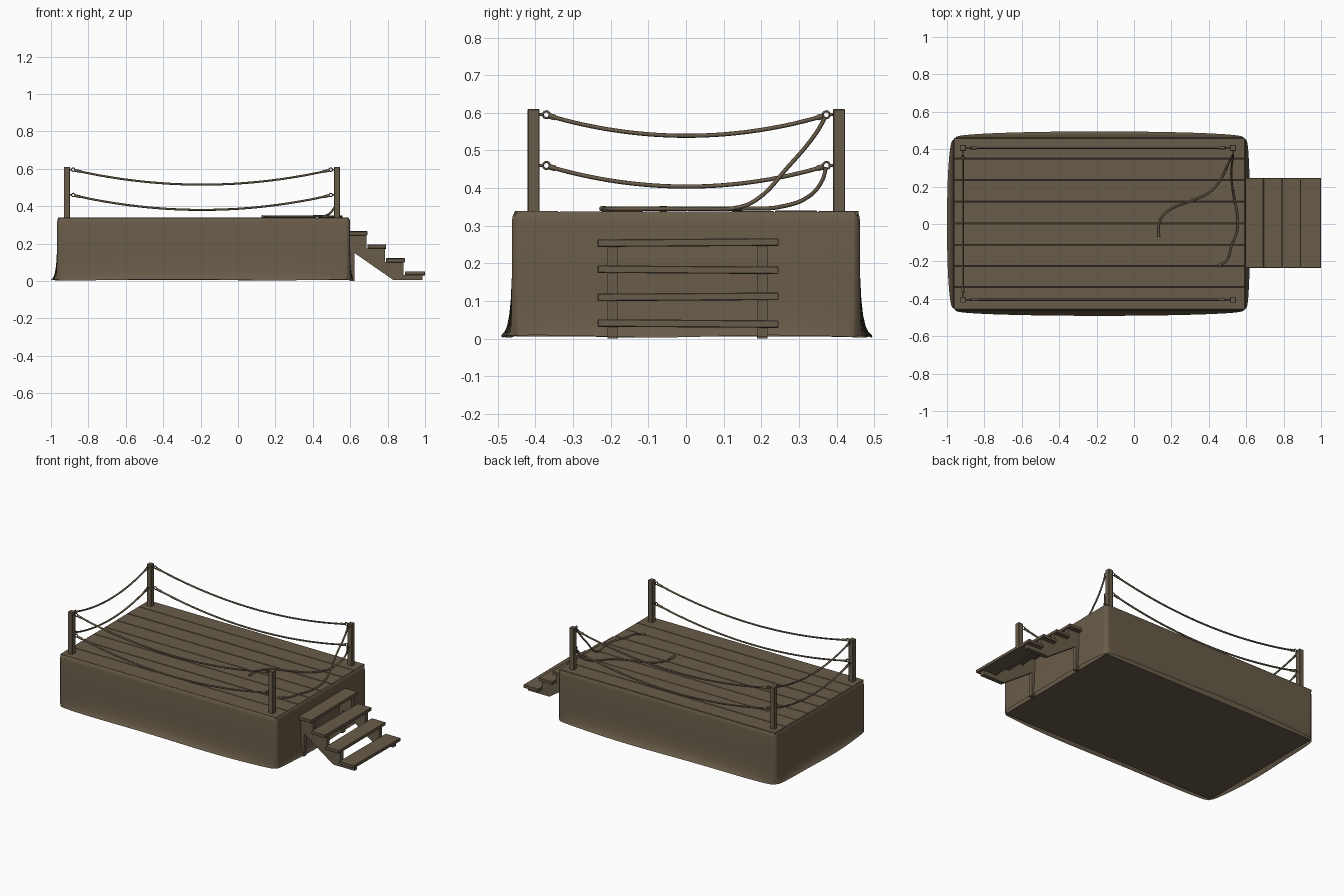
import bpy, bmesh, math, random
from mathutils import Vector

if "Cube" in bpy.data.objects:
    bpy.data.objects.remove(bpy.data.objects["Cube"])

random.seed(4)
wood = bpy.data.materials.new("weathered brown")
wood.diffuse_color = (0.14, 0.107, 0.067, 1)
wood.use_nodes = True
wood.node_tree.nodes["Principled BSDF"].inputs["Base Color"].default_value = wood.diffuse_color


def finish(name, bm, smooth=False):
    bmesh.ops.recalc_face_normals(bm, faces=bm.faces)
    me = bpy.data.meshes.new(name)
    bm.to_mesh(me)
    bm.free()
    me.materials.append(wood)
    for p in me.polygons:
        p.use_smooth = smooth
    ob = bpy.data.objects.new(name, me)
    bpy.context.collection.objects.link(ob)
    return ob


def box(name, x0, x1, y0, y1, z0, z1, bevel=0.0):
    bm = bmesh.new()
    bmesh.ops.create_cube(bm, size=1)
    for v in bm.verts:
        v.co = Vector(((x0 + x1) / 2 + v.co.x * (x1 - x0),
                       (y0 + y1) / 2 + v.co.y * (y1 - y0),
                       (z0 + z1) / 2 + v.co.z * (z1 - z0)))
    if bevel:
        bmesh.ops.bevel(bm, geom=bm.edges[:], offset=bevel, segments=1, affect='EDGES')
    return finish(name, bm)


def tube(name, pts, radius, cyclic=False):
    cu = bpy.data.curves.new(name, 'CURVE')
    cu.dimensions = '3D'
    cu.bevel_depth = radius
    cu.bevel_resolution = 2
    cu.use_fill_caps = True
    cu.resolution_u = 6
    sp = cu.splines.new('BEZIER')
    sp.bezier_points.add(len(pts) - 1)
    for bp, p in zip(sp.bezier_points, pts):
        bp.co = p
        bp.handle_left_type = bp.handle_right_type = 'AUTO'
    sp.use_cyclic_u = cyclic
    cu.materials.append(wood)
    ob = bpy.data.objects.new(name, cu)
    bpy.context.collection.objects.link(ob)
    bpy.ops.object.select_all(action='DESELECT')
    ob.select_set(True)
    bpy.context.view_layer.objects.active = ob
    bpy.ops.object.convert(target='MESH')
    return ob


# Platform core and deck planks
box("platform_core", -0.96, 0.59, -0.453, 0.453, 0.006, 0.328)
edges = [-0.457, -0.337, -0.225, -0.112, 0.003, 0.12, 0.235, 0.35, 0.46]
for i in range(8):
    dz = random.uniform(-0.001, 0.001)
    box(f"deck_plank_{i}", -0.963, 0.592, edges[i] + 0.0015, edges[i + 1] - 0.0015,
        0.327, 0.339 + dz, 0.0015)

# Cloth skirt: straight above, flaring out near the floor
X0, X1, Y0, Y1 = -0.968, 0.6, -0.463, 0.463
R, N = 0.015, 24


def skirt_ring(inset, flare, z):
    out = []
    sides = [((X0, Y0), (X1, Y0), (0, -1), 0.028), ((X1, Y0), (X1, Y1), (1, 0), 0.021),
             ((X1, Y1), (X0, Y1), (0, 1), 0.032), ((X0, Y1), (X0, Y0), (-1, 0), 0.032)]
    for a, b, n, amt in sides:
        a, b, n = Vector(a), Vector(b), Vector(n)
        d = (b - a).normalized()
        L = (b - a).length
        for k in range(N + 1):
            t = (1 - math.cos(math.pi * k / N)) / 2
            p = a + d * (R + (L - 2 * R) * t)
            off = amt * flare * max(0.0, 4 * t * (1 - t)) ** 0.45 - inset
            p = p + n * off
            wave = 0.003 * flare * math.sin(9 * t + n.x + 2 * n.y)
            out.append((p.x, p.y, z + wave))
    return out


bm = bmesh.new()
levels = [(0, 1, 0.006), (0, 0.7, 0.016), (0, 0.45, 0.032), (0, 0.25, 0.06), (0, 0.1, 0.1),
          (0, 0, 0.16), (0, 0, 0.31), (0.003, 0, 0.328), (0.008, 0, 0.336)]
rings = [[bm.verts.new(c) for c in skirt_ring(*l)] for l in levels]
for r0, r1 in zip(rings, rings[1:]):
    n = len(r0)
    for i in range(n):
        j = (i + 1) % n
        bm.faces.new((r0[i], r0[j], r1[j], r1[i]))
finish("cloth_skirt", bm, True)

# Corner posts
PX, PY = (-0.915, 0.53), (-0.405, 0.407)
for x in PX:
    for y in PY:
        box("corner_post", x - 0.016, x + 0.016, y - 0.016, y + 0.016, 0.335, 0.61, 0.002)


# Eye hook on a post face, pointing along direction d
def hook(post, d, z):
    p = Vector((post[0], post[1], z))
    d = Vector((d[0], d[1], 0))
    tube("hook_shank", [p + d * 0.012, p + d * 0.026], 0.004)
    c = p + d * 0.034
    ring = [c + d * (0.009 * math.cos(a)) + Vector((0, 0, 0.009 * math.sin(a)))
            for a in [k * math.pi / 4 for k in range(8)]]
    tube("hook_eye", ring, 0.0028, True)


def hung_rope(a, b, z, sag):
    a, b = Vector((a[0], a[1], 0)), Vector((b[0], b[1], 0))
    d = (b - a).normalized()
    hook(a, d, z + 0.003)
    hook(b, -d, z + 0.003)
    s, e = a + d * 0.04, b - d * 0.04
    pts = []
    for k in range(13):
        t = k / 12
        p = s.lerp(e, t)
        p.z = z - sag * 4 * t * (1 - t)
        pts.append(p)
    tube("hanging_rope", pts, 0.0055)
    # Bound rope ends
    tube("rope_binding", [pts[0], pts[0].lerp(pts[1], 0.3)], 0.0075)
    tube("rope_binding", [pts[-1], pts[-1].lerp(pts[-2], 0.3)], 0.0075)


for z in (0.592, 0.457):
    hung_rope((PX[0], PY[0]), (PX[1], PY[0]), z, 0.077)
    hung_rope((PX[0], PY[1]), (PX[1], PY[1]), z, 0.077)
    hung_rope((PX[0], PY[0]), (PX[0], PY[1]), z, 0.053)
    hook((PX[1], PY[1]), (0, -1), z + 0.003)

# Unhooked ropes lying on the deck at the stair side
tube("loose_upper_rope", [(0.53, 0.37, 0.588), (0.527, 0.345, 0.545), (0.52, 0.27, 0.455),
     (0.527, 0.19, 0.371), (0.535, 0.14, 0.349), (0.553, 0.04, 0.345), (0.55, -0.04, 0.345),
     (0.52, -0.12, 0.345), (0.495, -0.195, 0.345), (0.455, -0.222, 0.345)], 0.0055)
tube("loose_lower_rope", [(0.53, 0.372, 0.455), (0.525, 0.362, 0.42), (0.505, 0.325, 0.377),
     (0.47, 0.25, 0.35), (0.41, 0.175, 0.346), (0.31, 0.125, 0.345), (0.2, 0.082, 0.345),
     (0.15, 0.04, 0.345), (0.132, -0.01, 0.345), (0.132, -0.068, 0.345)], 0.0055)
tube("rope_end_binding", [(0.47, -0.215, 0.345), (0.45, -0.224, 0.345)], 0.0075)
tube("rope_end_binding", [(0.132, -0.05, 0.345), (0.132, -0.07, 0.345)], 0.0075)

# Stairs: treads, sawtooth stringers and rear legs
tops = (0.265, 0.193, 0.121, 0.05)
for i, z in enumerate(tops):
    x = 0.592 + i * 0.1
    t = box("stair_tread", x, x + (0.108 if i == 3 else 0.1), -0.235, 0.246, z - 0.02, z, 0.002)
    for v in t.data.vertices:
        v.co.z += 0.006 * v.co.y * (-1) ** i
profile = [(0.6, 0.165), (0.6, 0.246)]
for i, z in enumerate(tops):
    x = 0.686 + i * 0.1
    profile.append((x, z - 0.019))
    if i < 3:
        profile.append((x, tops[i + 1] - 0.019))
profile += [(0.986, 0.004), (0.832, 0.004)]
for y in (-0.195, 0.203):
    bm = bmesh.new()
    f = bm.faces.new([bm.verts.new((x, y - 0.014, z)) for x, z in profile])
    ext = bmesh.ops.extrude_face_region(bm, geom=[f])
    for v in ext["geom"]:
        if isinstance(v, bmesh.types.BMVert):
            v.co.y += 0.028
    finish("stair_stringer", bm)
    box("stair_rear_leg", 0.597, 0.622, y - 0.014, y + 0.014, 0.0, 0.247)
